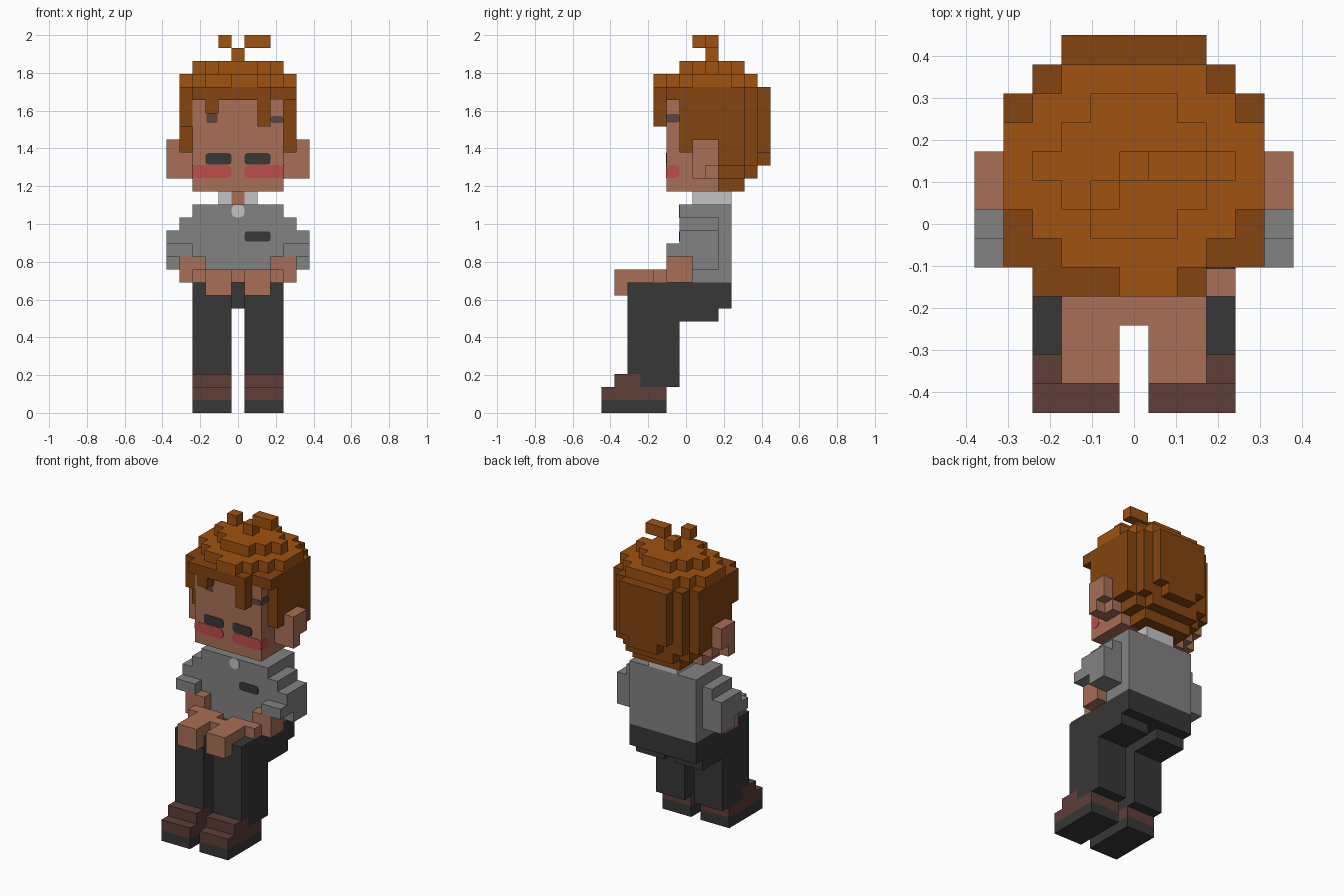
import bpy
import bmesh
from mathutils import Vector

CELL = 2 / 29          # edge of one block
SIDES = {"left": 1, "right": -1}

if "Cube" in bpy.data.objects:
    bpy.data.objects.remove(bpy.data.objects["Cube"], do_unlink=True)


def material(name, hex_code):
    channels = [int(hex_code[i:i + 2], 16) / 255 for i in (0, 2, 4)]
    linear = [c / 12.92 if c < 0.04 else ((c + 0.055) / 1.055) ** 2.4 for c in channels]
    mat = bpy.data.materials.new(name)
    mat.use_nodes = True
    mat.diffuse_color = (*linear, 1)
    shader = mat.node_tree.nodes["Principled BSDF"]
    shader.inputs["Base Color"].default_value = (*linear, 1)
    shader.inputs["Roughness"].default_value = 0.9
    return mat


skin = material("skin", "a86f56")
hair_light = material("light hair", "a05210")
hair_dark = material("dark hair", "834410")
grey = material("grey shirt", "828282")
charcoal = material("charcoal", "373737")
leather = material("brown leather", "5e3d37")
collar_white = material("pale collar", "c4c4c4")
blush = material("blush", "bd4c4c")
brow = material("brow", "5f433f")

occupied = set()
parts = []


def part(name, mat, *boxes, side=1):
    """Claim the free blocks in inclusive ranges x, y, z; side -1 mirrors x."""
    cells = set()
    for x0, x1, y0, y1, z0, z1 in boxes:
        cells |= {(side * x, y, z) for x in range(x0, x1 + 1)
                  for y in range(y0, y1 + 1) for z in range(z0, z1 + 1)}
    cells -= occupied
    occupied.update(cells)
    parts.append((name, mat, cells))


def pair(name, mat, *boxes):
    for label, side in SIDES.items():
        part(label + "_" + name, mat, *boxes, side=side)


def finish(name, mat, bm):
    mesh = bpy.data.meshes.new(name)
    bm.to_mesh(mesh)
    bm.free()
    mesh.materials.append(mat)
    obj = bpy.data.objects.new(name, mesh)
    bpy.context.collection.objects.link(obj)


def build(name, mat, cells):
    """Skin the outside of a block part and merge flat areas."""
    bm = bmesh.new()
    for cell in sorted(cells):
        centre = Vector(cell) + Vector((0, 0, 0.5))
        for axis in range(3):
            for sign in (-1, 1):
                step = Vector((0, 0, 0))
                step[axis] = sign
                if tuple(int(a + b) for a, b in zip(cell, step)) in occupied:
                    continue
                u, v = Vector((0, 0, 0)), Vector((0, 0, 0))
                u[(axis + 1) % 3] = 0.5
                v[(axis + 2) % 3] = 0.5 * sign
                mid = centre + step / 2
                ring = (mid - u - v, mid + u - v, mid + u + v, mid - u + v)
                bm.faces.new([bm.verts.new(p * CELL) for p in ring])
    bmesh.ops.remove_doubles(bm, verts=bm.verts[:], dist=0.001)
    bmesh.ops.dissolve_limit(bm, angle_limit=0.01, verts=bm.verts[:], edges=bm.edges[:])
    finish(name, mat, bm)


def plate(name, mat, centre, size, rounding=0.015):
    """Thin painted patch with rounded corners; its thinnest side is its normal."""
    bm = bmesh.new()
    bmesh.ops.create_cube(bm, size=1)
    for vert in bm.verts:
        vert.co = Vector(s * c + o for s, c, o in zip(size, vert.co, centre))
    thin = min(range(3), key=lambda i: size[i])
    corners = [e for e in bm.edges
               if abs((e.verts[0].co - e.verts[1].co)[thin]) > size[thin] / 2]
    bmesh.ops.bevel(bm, geom=corners, offset=rounding, segments=2, profile=0.5,
                    affect='EDGES')
    finish(name, mat, bm)


# Shoes and trousers
pair("sole", charcoal, (1, 3, -6, -2, 0, 0))
pair("shoe", leather, (1, 3, -6, -2, 1, 1), (1, 3, -5, -4, 2, 2))
pair("trouser_leg", charcoal, (1, 3, -4, -1, 2, 9), (1, 3, 0, 2, 7, 9))
part("trouser_seat", charcoal, (-3, 3, 0, 3, 8, 9))

# Shirt with short sleeves
part("shirt_body", grey, (-3, 3, 0, 3, 10, 15))
pair("sleeve", grey, (4, 4, 1, 2, 11, 14), (4, 4, 0, 0, 12, 14), (5, 5, 0, 2, 13, 13),
     (4, 5, -1, 2, 12, 12), (5, 5, 1, 2, 11, 11))

# Bare forearms resting on the knees
pair("forearm", skin, (3, 4, -1, 0, 10, 11), (3, 3, -2, -2, 10, 10))
pair("hand", skin, (1, 2, -5, -2, 10, 10), (1, 2, -5, -5, 9, 9))
part("joined_fingers", skin, (0, 0, -3, -3, 10, 10))

# Neck and collar
part("neck", skin, (0, 0, 1, 2, 16, 16))
part("collar", collar_white, (-1, 1, 1, 3, 16, 16))

# Hair: crown, curl, back, sides and fringe
part("hair_crown", hair_light,
     (-2, 2, -1, 5, 25, 25), (-3, 3, 0, 4, 25, 25), (-4, 4, 1, 3, 25, 25),
     (0, 1, -2, -2, 25, 25), (-1, 1, 0, 4, 26, 26), (-2, 2, 1, 3, 26, 26),
     (-3, 3, 2, 2, 26, 26))
part("hair_curl", hair_light, (0, 0, 2, 2, 27, 27), (-1, -1, 1, 1, 28, 28),
     (1, 2, 2, 2, 28, 28))
part("hair_cap", hair_dark, (-4, 4, -1, 4, 24, 24), (-3, 3, 5, 5, 24, 24),
     (-2, 2, 6, 6, 24, 24), (-3, 2, -2, -2, 24, 24))
part("hair_back", hair_dark, (-2, 2, 3, 4, 17, 23), (-3, 3, 3, 4, 18, 23),
     (-2, 2, 5, 5, 18, 23), (-3, 3, 5, 5, 19, 23),
     (-1, 1, 6, 6, 19, 23), (-2, 2, 6, 6, 20, 23))
pair("hair_side", hair_dark, (4, 4, 0, 0, 20, 23), (4, 4, 1, 2, 21, 23),
     (4, 4, 3, 4, 19, 23))
part("hair_fringe", hair_dark, (2, 2, -2, -2, 22, 23), (-2, -2, -2, -2, 23, 23),
     (-4, -4, -1, -1, 22, 23))

# Head and ears
part("head", skin, (-3, 3, -1, 2, 17, 23))
pair("ear", skin, (4, 4, 1, 2, 18, 20), (5, 5, 1, 2, 19, 20), (5, 5, 1, 1, 18, 18))

for entry in parts:
    build(*entry)

# Painted details on the face
FACE_Y, CHEEK_X, THIN = -1.5 * CELL, 3.5 * CELL, 0.006
for label, side in SIDES.items():
    plate(label + "_eye", charcoal, (side * 1.5 * CELL, FACE_Y, 1.345),
          (2 * CELL, THIN, 0.06))
    plate(label + "_blush", blush, (side * 2 * CELL, FACE_Y, 1.277),
          (3 * CELL, THIN, CELL), 0.025)
    plate(label + "_cheek_blush", blush, (side * CHEEK_X, -CELL, 1.277),
          (THIN, CELL, CELL), 0.025)
    plate(label + "_temple_brow", brow, (side * CHEEK_X, -CELL, 1.56),
          (THIN, CELL, 0.045), 0.01)
plate("left_brow", brow, (3 * CELL, FACE_Y, 1.553), (CELL, THIN, 0.035), 0.01)
plate("right_brow", brow, (-2 * CELL, FACE_Y, 1.56), (0.06, THIN, 0.05), 0.01)

# Shirt pocket and collar button
SHIRT_Y = -CELL / 2
plate("shirt_pocket", charcoal, (1.5 * CELL, SHIRT_Y, 0.934), (2 * CELL, THIN, 0.055))
plate("collar_button", collar_white, (0, SHIRT_Y, 1.069), (CELL, THIN, CELL), 0.025)
